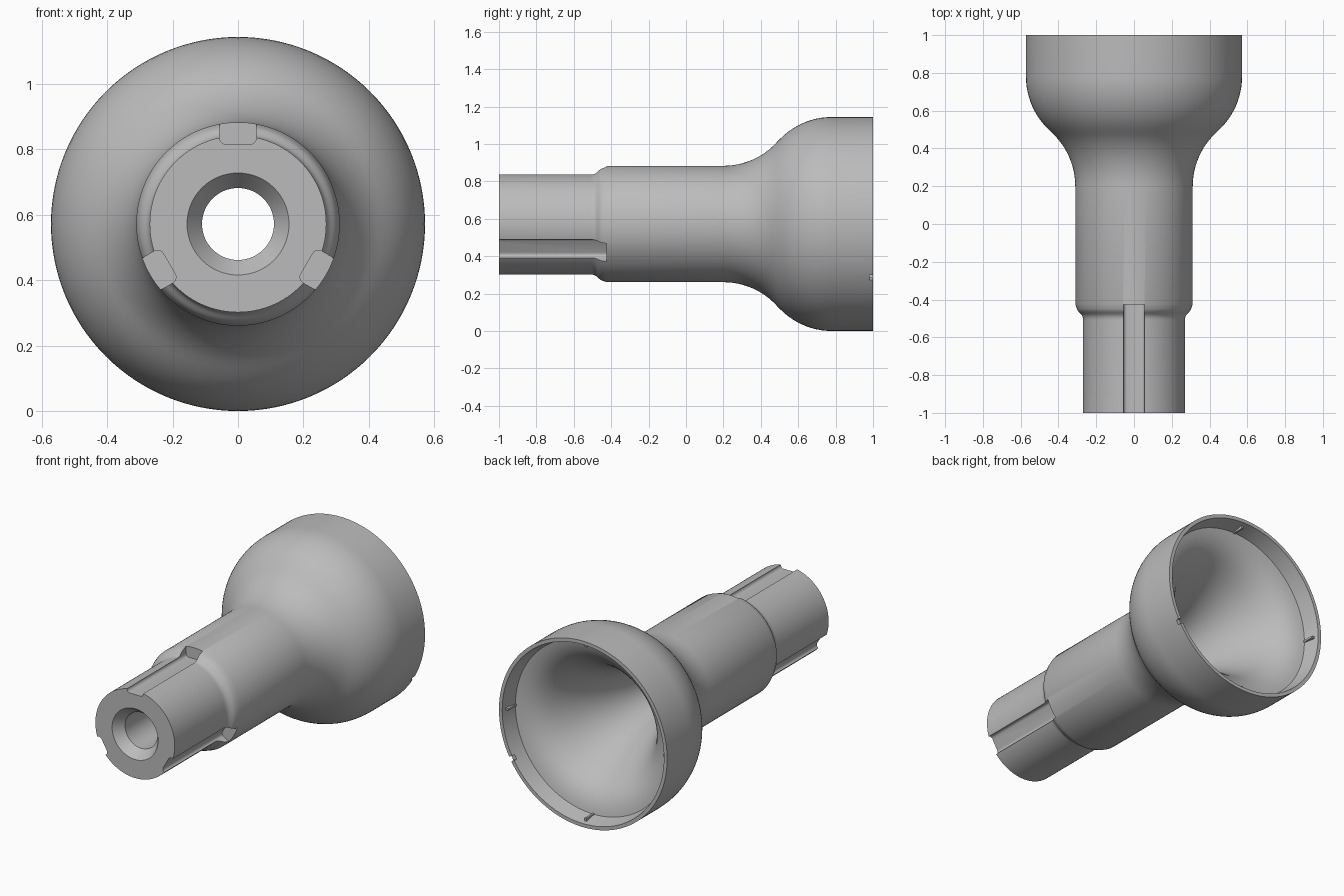
import bpy, bmesh, math
from mathutils import Vector, Matrix
from mathutils.geometry import interpolate_bezier

if "Cube" in bpy.data.objects:
    bpy.data.objects.remove(bpy.data.objects["Cube"], do_unlink=True)

RADIUS = 0.572          # largest radius, also the height of the axis
SLOT_ANGLES = (90, 210, 330)

grey = bpy.data.materials.new("plain grey")
grey.use_nodes = True
grey.diffuse_color = (0.5, 0.5, 0.5, 1)
grey.node_tree.nodes["Principled BSDF"].inputs["Base Color"].default_value = (0.5, 0.5, 0.5, 1)


def finish(bm, name):
    bmesh.ops.recalc_face_normals(bm, faces=bm.faces)
    mesh = bpy.data.meshes.new(name)
    bm.to_mesh(mesh)
    bm.free()
    mesh.materials.append(grey)
    obj = bpy.data.objects.new(name, mesh)
    obj.location.z = RADIUS
    bpy.context.collection.objects.link(obj)
    return obj


def arc(cy, cr, radius, start, end, steps=12):
    """Points (y, r) on an arc, angles in degrees."""
    angles = [math.radians(start + (end - start) * i / steps) for i in range(steps + 1)]
    return [(cy + radius * math.cos(a), cr + radius * math.sin(a)) for a in angles]


def bezier(*points):
    a, b, c, d = [Vector((y, r, 0)) for y, r in points]
    return [(p.x, p.y) for p in interpolate_bezier(a, b, c, d, 16)]


def radial_box(name, width, r0, r1, y0, y1, angle, bevel=0.0):
    """Box lying along the axis, turned to an angle around it."""
    bm = bmesh.new()
    bmesh.ops.create_cube(bm, size=1)
    bm.transform(Matrix.Translation((0, (y0 + y1) / 2, (r0 + r1) / 2))
                 @ Matrix.Diagonal((width, y1 - y0, r1 - r0, 1)))
    if bevel:
        edges = [e for e in bm.edges if all(v.co.z < r0 + 0.001 for v in e.verts)
                 and abs(e.verts[0].co.x - e.verts[1].co.x) < 0.001]
        bmesh.ops.bevel(bm, geom=edges, offset=bevel, segments=5, profile=0.5, affect='EDGES')
    bm.transform(Matrix.Rotation(math.radians(90 - angle), 4, 'Y'))
    return finish(bm, name)


# Outer profile: stem, shoulder, sleeve and swelling bell
profile = [(-1, 0.27)]
profile += bezier((-0.51, 0.27), (-0.47, 0.27), (-0.475, 0.297), (-0.44, 0.305))
profile += [(-0.425, 0.311)]
sweep = 48.6
profile += arc(0.2, 0.311 + 0.386, 0.386, -90, -90 + sweep)
profile += arc(0.78, RADIUS - 0.386, 0.386, 90 + sweep, 90)[1:]
# Rim, recessed lip, flared throat, bore and countersink
profile += [(1, RADIUS), (1, 0.55)]
profile += bezier((0.9, 0.53), (0.88, 0.42), (0.82, 0.37), (0.72, 0.31))
profile += bezier((0.72, 0.31), (0.5, 0.18), (0.3, 0.13), (0, 0.11))[1:]
profile += [(-0.94, 0.11), (-1, 0.156)]

bm = bmesh.new()
ring = [bm.verts.new((0, y, r)) for y, r in profile]
edges = [bm.edges.new((ring[i - 1], ring[i])) for i in range(len(ring))]
bmesh.ops.spin(bm, geom=ring + edges, cent=(0, 0, 0), axis=(0, 1, 0),
               angle=math.tau, steps=128, use_merge=True)
bmesh.ops.remove_doubles(bm, verts=bm.verts, dist=0.00005)
body = finish(bm, "flared_body")

# Three keyways along the stem and one small nick in the rim
cutters = [radial_box("keyway_cutter", 0.112, 0.243, 0.4, -1.1, -0.425, a, 0.02)
           for a in SLOT_ANGLES]
cutters.append(radial_box("rim_nick_cutter", 0.03, 0.5, 0.65, 0.98, 1.1, 330))
for cutter in cutters:
    cutter.hide_render = True
    mod = body.modifiers.new("cut", 'BOOLEAN')
    mod.operation = 'DIFFERENCE'
    mod.solver = 'EXACT'
    mod.object = cutter
bpy.context.view_layer.objects.active = body
body.select_set(True)
for mod in list(body.modifiers):
    bpy.ops.object.modifier_apply(modifier=mod.name)
for cutter in cutters:
    bpy.data.objects.remove(cutter, do_unlink=True)

bpy.ops.object.select_all(action='DESELECT')
body.select_set(True)
bpy.ops.object.shade_smooth_by_angle(angle=math.radians(30))

# Four thin ribs inside the rim
for angle in (0, 90, 180, 270):
    radial_box("rim_rib", 0.012, 0.525, 0.555, 0.89, 0.975, angle)
